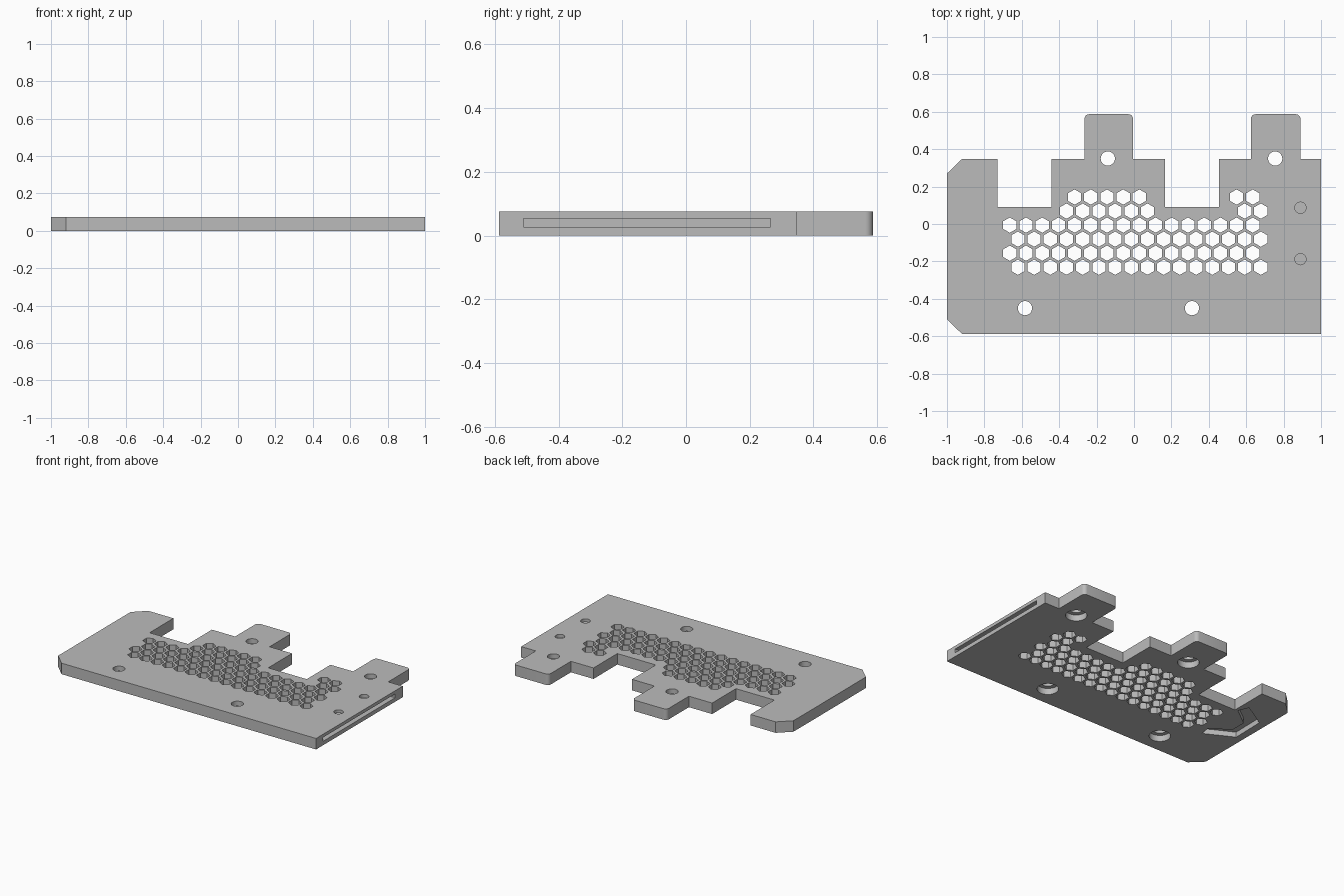
import bpy
import bmesh
from math import sin, cos, pi

if "Cube" in bpy.data.objects:
    bpy.data.objects.remove(bpy.data.objects["Cube"], do_unlink=True)

THICK = 0.075
FRONT, BACK, NOTCH, TAB_TOP = -0.587, 0.347, 0.09, 0.587

gray = bpy.data.materials.new("plain gray")
gray.use_nodes = True
gray.diffuse_color = (0.5, 0.5, 0.5, 1)
gray.node_tree.nodes["Principled BSDF"].inputs["Base Color"].default_value = (0.5, 0.5, 0.5, 1)


def ngon(x, y, r, sides, start=0.0):
    return [(x + r * cos(start + 2 * pi * i / sides),
             y + r * sin(start + 2 * pi * i / sides)) for i in range(sides)]


def prisms(name, outlines, z0, z1):
    """One object holding an upright prism for each counter-clockwise outline."""
    bm = bmesh.new()
    for pts in outlines:
        low = [bm.verts.new((x, y, z0)) for x, y in pts]
        high = [bm.verts.new((x, y, z1)) for x, y in pts]
        bm.faces.new(low[::-1])
        bm.faces.new(high)
        n = len(pts)
        for i in range(n):
            j = (i + 1) % n
            bm.faces.new((low[i], low[j], high[j], high[i]))
    mesh = bpy.data.meshes.new(name)
    bm.to_mesh(mesh)
    bm.free()
    mesh.materials.append(gray)
    obj = bpy.data.objects.new(name, mesh)
    bpy.context.collection.objects.link(obj)
    return obj


def tab(left, right, r=0.025):
    """Raised tab with two rounded corners, traced from right to left."""
    pts = [(right, BACK)]
    for cx, start in ((right - r, 0), (left + r, pi / 2)):
        for i in range(7):
            a = start + i * pi / 12
            pts.append((cx + r * cos(a), TAB_TOP - r + r * sin(a)))
    return pts + [(left, BACK)]


def notch(left, right):
    return [(right, BACK), (right, NOTCH), (left, NOTCH), (left, BACK)]


# Plate outline
outline = [(-0.92, FRONT), (1, FRONT), (1, BACK)]
outline += tab(0.625, 0.89) + notch(0.165, 0.455)
outline += tab(-0.265, -0.005) + notch(-0.73, -0.44)
outline += [(-0.92, BACK), (-1, 0.27), (-1, -0.51)]
plate = prisms("plate", [outline], 0, THICK)

# Honeycomb vents: row number from the front, first and last column
vents = []
for row, first, last in ((0, 0, 15), (1, 0, 15), (2, 0, 15), (3, 0, 15),
                         (4, 3, 8), (4, 14, 15), (5, 4, 8), (5, 14, 15)):
    shift = 0.0433 if row % 2 == 0 else 0
    for col in range(first, last + 1):
        vents.append(ngon(-0.664 + shift + 0.0866 * col, -0.231 + 0.075 * row,
                          0.041, 6, pi / 2))

# Screw holes with wider recesses underneath
screws = [(-0.14, 0.35), (0.755, 0.35), (-0.583, -0.45), (0.31, -0.45)]
holes = [ngon(x, y, 0.038, 32) for x, y in screws]
recesses = [ngon(x, y, 0.066, 32) for x, y in screws]

# Bracket-shaped groove underneath
groove = [(-0.76, -0.26), (-0.75, -0.19), (-0.875, -0.105), (-0.875, 0.0),
          (-0.75, 0.095), (-0.78, 0.165), (-0.945, 0.065), (-0.95, -0.16)]

# Side slot and the two pin holes that reach it from the top
slot = [(0.8, -0.51), (1.1, -0.51), (1.1, 0.265), (0.8, 0.265)]
pins = [ngon(0.89, y, 0.03, 32) for y in (0.087, -0.188)]

cutters = [
    prisms("through_cutter", vents + holes, -0.1, 0.2),
    prisms("recess_cutter", recesses, -0.1, 0.042),
    prisms("groove_cutter", [groove], -0.1, 0.035),
    prisms("slot_cutter", [slot], 0.027, 0.053),
    prisms("pin_cutter", pins, 0.04, 0.2),
]

bpy.ops.object.select_all(action="DESELECT")
plate.select_set(True)
bpy.context.view_layer.objects.active = plate
for cutter in cutters:
    mod = plate.modifiers.new(cutter.name, "BOOLEAN")
    mod.operation = "DIFFERENCE"
    mod.solver = "EXACT"
    mod.object = cutter
    bpy.ops.object.modifier_apply(modifier=mod.name)
    bpy.data.objects.remove(cutter, do_unlink=True)

bpy.ops.object.shade_smooth_by_angle(angle=pi / 6)
